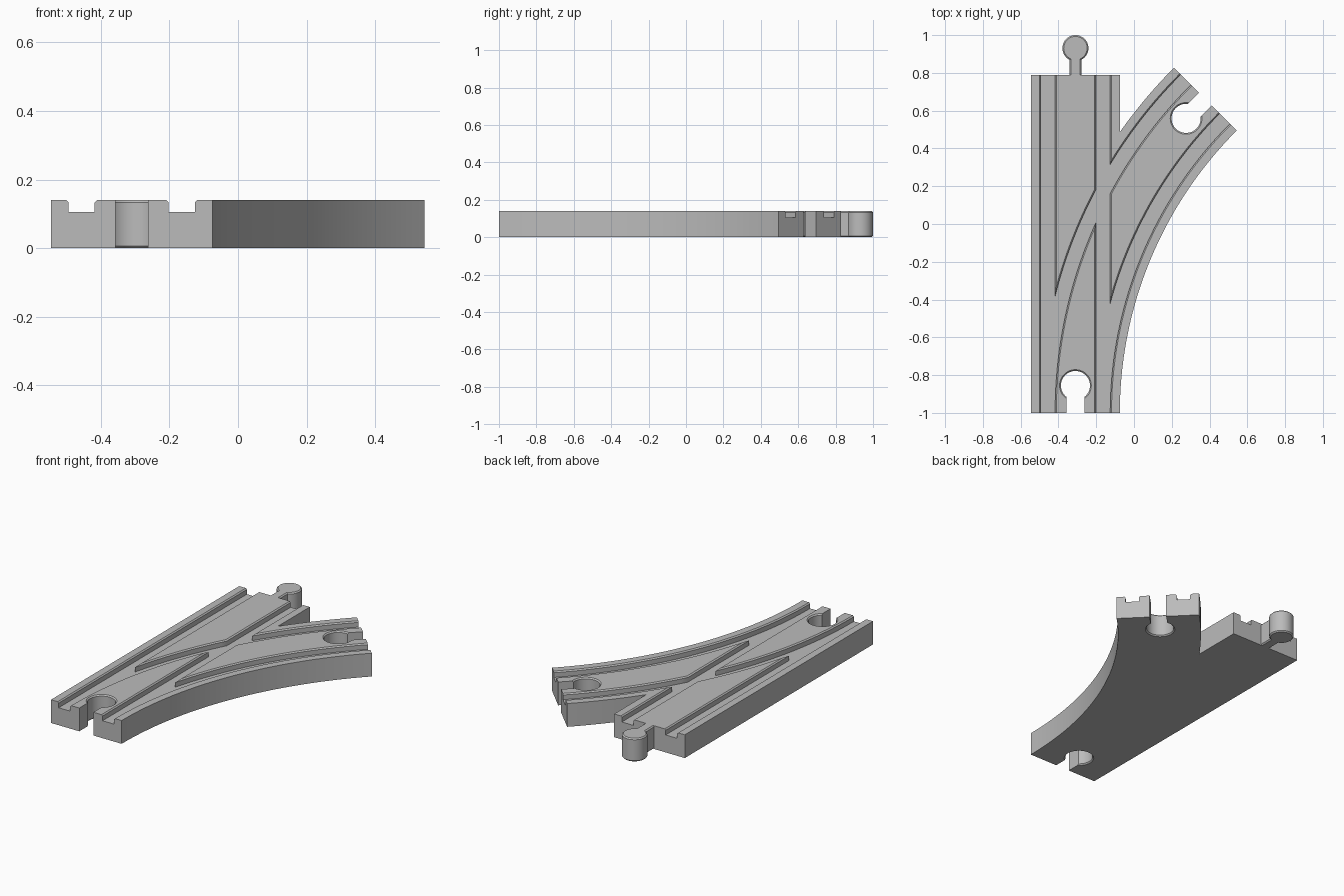
import bpy, bmesh, math
from math import sin, cos, pi

cube = bpy.data.objects.get("Cube")
if cube:
    bpy.data.objects.remove(cube, do_unlink=True)

H = 0.14            # track height
FLOOR = 0.105       # groove floor
HALF = 0.235        # half track width
CX = -0.31          # centre line of the straight
RAD = 2.35          # centre-line radius of the branch
PIVOT = CX + RAD    # branch turns around (PIVOT, START)
START, END = -1.0, 0.79
TURN = pi / 4
BEV = 0.007

grey = bpy.data.materials.new("plain grey")
grey.use_nodes = True
colour = (0.5, 0.5, 0.5, 1)
grey.diffuse_color = colour
grey.node_tree.nodes["Principled BSDF"].inputs["Base Color"].default_value = colour


def loft(name, rings):
    """Closed solid skinned through equal-length rings of points."""
    bm = bmesh.new()
    rows = [[bm.verts.new(p) for p in ring] for ring in rings]
    for a, b in zip(rows, rows[1:]):
        for i in range(len(a)):
            j = (i + 1) % len(a)
            bm.faces.new((a[i], a[j], b[j], b[i]))
    bm.faces.new(rows[0])
    bm.faces.new(rows[-1])
    bmesh.ops.recalc_face_normals(bm, faces=bm.faces)
    mesh = bpy.data.meshes.new(name)
    bm.to_mesh(mesh)
    bm.free()
    mesh.materials.append(grey)
    obj = bpy.data.objects.new(name, mesh)
    bpy.context.collection.objects.link(obj)
    return obj


def on_arc(radius, angle, z=0.0):
    return (PIVOT - radius * cos(angle), START + radius * sin(angle), z)


def round_post(name, x, y, profile, sides=48):
    """Revolve (radius, z) pairs around a vertical axis."""
    return loft(name, [[(x + r * cos(2 * pi * i / sides), y + r * sin(2 * pi * i / sides), z)
                        for i in range(sides)] for r, z in profile])


def smooth(obj):
    bpy.ops.object.select_all(action='DESELECT')
    obj.select_set(True)
    bpy.context.view_layer.objects.active = obj
    bpy.ops.object.shade_smooth_by_angle(angle=math.radians(30))


def cut(body, cutter):
    cutter.hide_render = True
    mod = body.modifiers.new("cut", 'BOOLEAN')
    mod.operation, mod.solver, mod.object = 'DIFFERENCE', 'EXACT', cutter
    bpy.context.view_layer.objects.active = body
    bpy.ops.object.modifier_apply(modifier=mod.name)
    bpy.data.objects.remove(cutter, do_unlink=True)


# Track body: straight and branch share one outline
STEPS = 40
right = CX + HALF
outer = RAD + HALF
crotch = math.acos((PIVOT - right) / outer)
outline = [(CX - HALF, END, 0), (CX - HALF, START, 0)]
outline += [on_arc(RAD - HALF, TURN * i / STEPS) for i in range(STEPS + 1)]
outline += [on_arc(outer, TURN + (crotch - TURN) * i / 16) for i in range(17)]
outline.append((right, END, 0))
body = loft("track_body", [[(x, y, z) for x, y, _ in outline] for z in (0, H)])

# Wheel grooves with chamfered lips, along both routes
w, top = 0.038, 0.02
groove = [(-w, FLOOR), (w, FLOOR), (w, H - BEV), (w + BEV + top, H + top),
          (-w - BEV - top, H + top), (-w, H - BEV)]
for side in (-1, 1):
    off = side * 0.146
    cut(body, loft("straight_groove_cutter", [[(CX + off + u, y, z) for u, z in groove]
                                              for y in (START - 0.1, END + 0.1)]))
    angles = [TURN * i / STEPS for i in range(-2, STEPS + 3)]
    cut(body, loft("branch_groove_cutter", [[on_arc(RAD + off + u, a, z) for u, z in groove]
                                            for a in angles]))


# Sockets: round hole with chamfered rims and a slot to the end face
def socket(x, y, dx, dy):
    hx, hy = x - 0.145 * dx, y - 0.145 * dy
    r, e = 0.077, 0.01
    cut(body, round_post("socket_cutter", hx, hy,
                         [(r + BEV + e, -e), (r, BEV), (r, H - BEV), (r + BEV + e, H + e)]))
    slot = [(hx + dx * t - dy * s, hy + dy * t + dx * s)
            for t, s in ((0, -0.047), (0.2, -0.047), (0.2, 0.047), (0, 0.047))]
    cut(body, loft("slot_cutter", [[(px, py, z) for px, py in slot] for z in (-e, H + e)]))


socket(CX, START, 0, -1)
ex, ey, _ = on_arc(RAD, TURN)
socket(ex, ey, sin(TURN), cos(TURN))
smooth(body)

# Connector peg on the straight's far end
r, n = 0.069, 0.031
head = round_post("connector_head", CX, 1 - r,
                  [(r - BEV, 0), (r, BEV), (r, H - BEV), (r - BEV, H)])
neck_profile = [(-n + BEV, 0), (n - BEV, 0), (n, BEV), (n, H - BEV),
                (n - BEV, H), (-n + BEV, H), (-n, H - BEV), (-n, BEV)]
neck = loft("connector_neck", [[(CX + u, y, z) for u, z in neck_profile]
                               for y in (END - 0.01, 1 - r - 0.02)])
for part in (head, neck):
    smooth(part)
